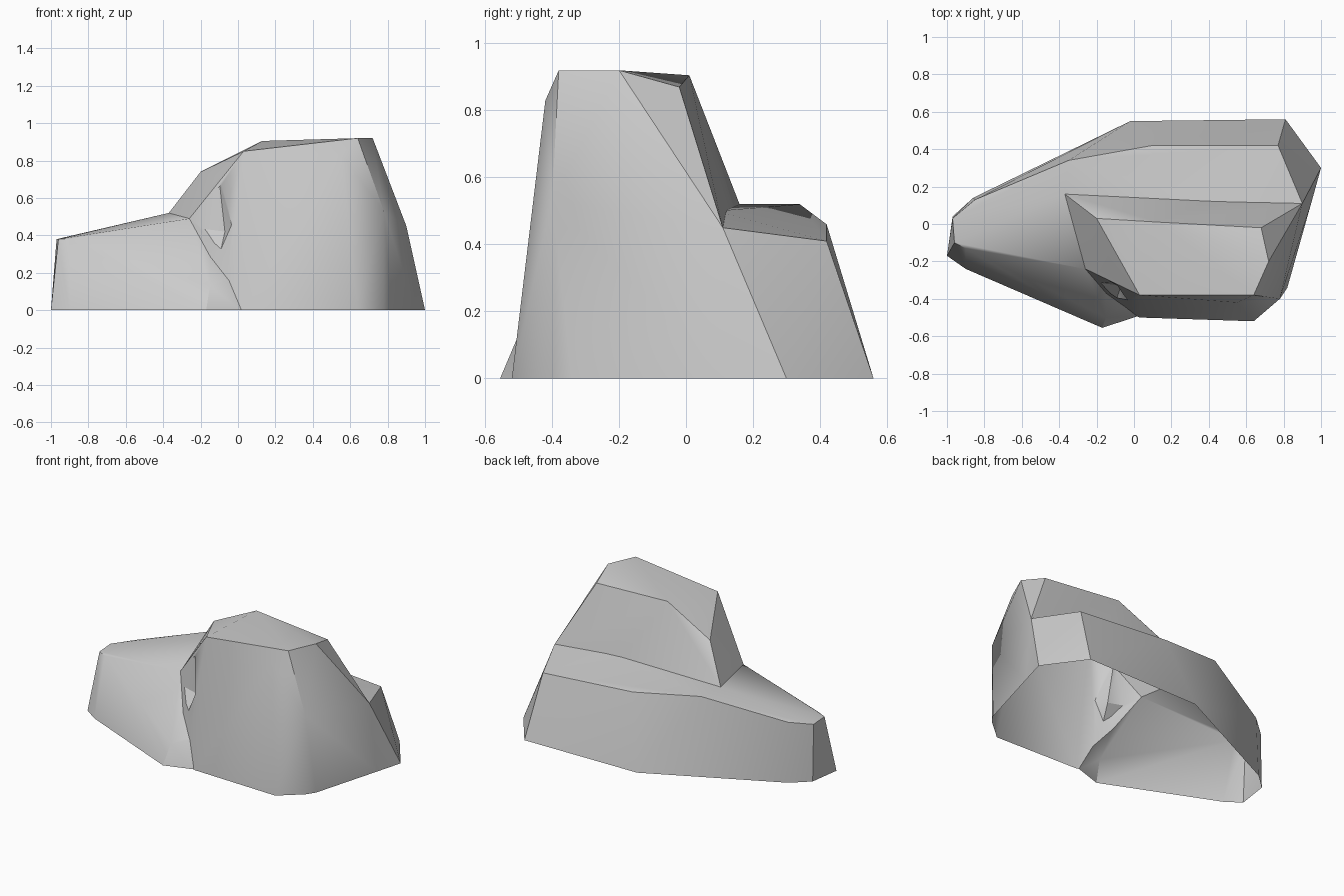
import bpy, bmesh, math
from mathutils import Vector

if "Cube" in bpy.data.objects:
    bpy.data.objects.remove(bpy.data.objects["Cube"], do_unlink=True)

stone = bpy.data.materials.new("grey_stone")
stone.use_nodes = True
grey = (0.6, 0.6, 0.6, 1)
stone.diffuse_color = grey
stone.node_tree.nodes["Principled BSDF"].inputs["Base Color"].default_value = grey


def boulder(name, footprint, upper):
    """Chiselled convex stone from a ground outline and its upper corners."""
    bm = bmesh.new()
    for x, y in footprint:
        bm.verts.new((x, y, 0))
        bm.verts.new((x, y, -.1))
    for corner in upper:
        bm.verts.new(corner)
    hull = bmesh.ops.convex_hull(bm, input=bm.verts[:])
    loose = {v for v in hull["geom_interior"] + hull["geom_unused"]
             if isinstance(v, bmesh.types.BMVert)}
    bmesh.ops.delete(bm, geom=list(loose), context='VERTS')
    bmesh.ops.recalc_face_normals(bm, faces=bm.faces[:])
    mesh = bpy.data.meshes.new(name)
    bm.to_mesh(mesh)
    bm.free()
    mesh.materials.append(stone)
    obj = bpy.data.objects.new(name, mesh)
    bpy.context.collection.objects.link(obj)
    return obj


def combine(target, tool, operation):
    """Join or carve one stone with another, then discard the tool."""
    mod = target.modifiers.new("combine", 'BOOLEAN')
    mod.operation = operation
    mod.solver = 'EXACT'
    mod.object = tool
    bpy.ops.object.select_all(action='DESELECT')
    bpy.context.view_layer.objects.active = target
    target.select_set(True)
    bpy.ops.object.modifier_apply(modifier=mod.name)
    bpy.data.objects.remove(tool, do_unlink=True)


# Tall block
rock = boulder(
    "rock",
    [(.03, -.5), (.64, -.52), (.78, -.4), (.82, -.34), (.95, .12), (-.3, .1), (-.08, -.45)],
    [(.13, .01, .905), (.68, -.02, .87), (.72, -.2, .92), (.64, -.38, .92),
     (.55, -.42, .83), (.03, -.38, .85), (-.11, -.26, .71), (-.2, .03, .74),
     (-.37, .16, .52), (.5, .09, .5), (.9, .11, .45), (.78, -.4, .53),
     (-.26, -.24, .49), (-.16, -.37, .25)])

# Low shelf running behind the block and out to the narrow end
shelf = boulder(
    "shelf",
    [(-1, -.17), (-.9, -.24), (-.17, -.555), (.03, -.49), (.8, -.1), (.95, .12),
     (1, .3), (.81, .56), (-.02, .55), (-.86, .14), (-.97, .04)],
    [(-.97, .03, .38), (-.96, -.1, .38), (-.9, -.13, .38), (-.85, .13, .4),
     (-.35, .34, .52), (.1, .42, .46), (.77, .42, .41), (.9, .11, .45),
     (.5, .09, .5), (-.37, .16, .52), (-.26, -.24, .49), (-.15, -.5, .13)])
combine(rock, shelf, 'UNION')

# Cleft where the narrow end meets the block
cleft = boulder(
    "cleft", [],
    [(-.1, -.31, .69), (-.22, -.31, .44), (-.13, -.52, .15), (.01, -.5, .5),
     (-.07, -.33, .42)])
combine(rock, cleft, 'DIFFERENCE')

# Trim at the ground, leaving the underside open
bm = bmesh.new()
bm.from_mesh(rock.data)
bmesh.ops.bisect_plane(bm, geom=bm.verts[:] + bm.edges[:] + bm.faces[:],
                       plane_co=Vector(), plane_no=Vector((0, 0, 1)), clear_inner=True)
bmesh.ops.remove_doubles(bm, verts=bm.verts[:], dist=.002)
bm.to_mesh(rock.data)
bm.free()
bpy.ops.object.shade_smooth_by_angle(angle=math.radians(32))
